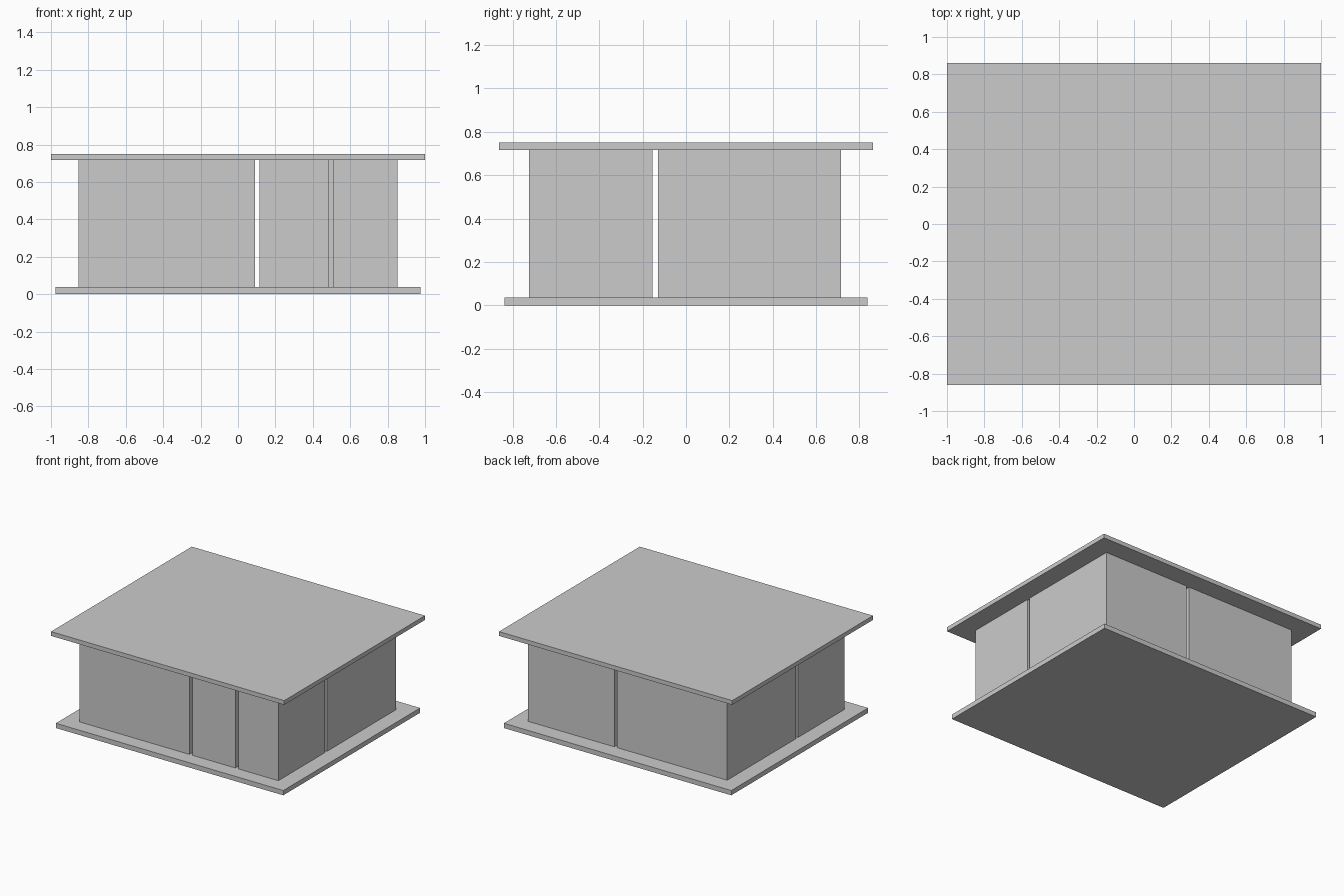
import bpy

if "Cube" in bpy.data.objects:
    bpy.data.objects.remove(bpy.data.objects["Cube"])


def box(name, x, y, z):
    """Axis-aligned box from (min, max) ranges."""
    bpy.ops.mesh.primitive_cube_add(size=1, location=[sum(r) / 2 for r in (x, y, z)])
    obj = bpy.context.object
    obj.name = name
    obj.scale = [r[1] - r[0] for r in (x, y, z)]
    bpy.ops.object.transform_apply(location=False, rotation=False, scale=True)
    return obj


FLOOR_TOP, ROOF_BOTTOM, ROOF_TOP = 0.037, 0.717, 0.75

# Floor slab and the slightly larger roof slab
box("floor_slab", (-0.975, 0.975), (-0.838, 0.838), (0, FLOOR_TOP))
box("roof_slab", (-1, 1), (-0.862, 0.862), (ROOF_BOTTOM, ROOF_TOP))

# Solid room blocks separated by narrow gaps: three in front, two behind
rows = {
    "front": ((-0.724, -0.155), [(-0.853, 0.090), (0.115, 0.484), (0.510, 0.853)]),
    "back": ((-0.129, 0.714), [(-0.853, 0.090), (0.115, 0.853)]),
}
for row, (y, spans) in rows.items():
    for i, x in enumerate(spans, 1):
        box(f"{row}_room_{i}", x, y, (FLOOR_TOP, ROOF_BOTTOM))
